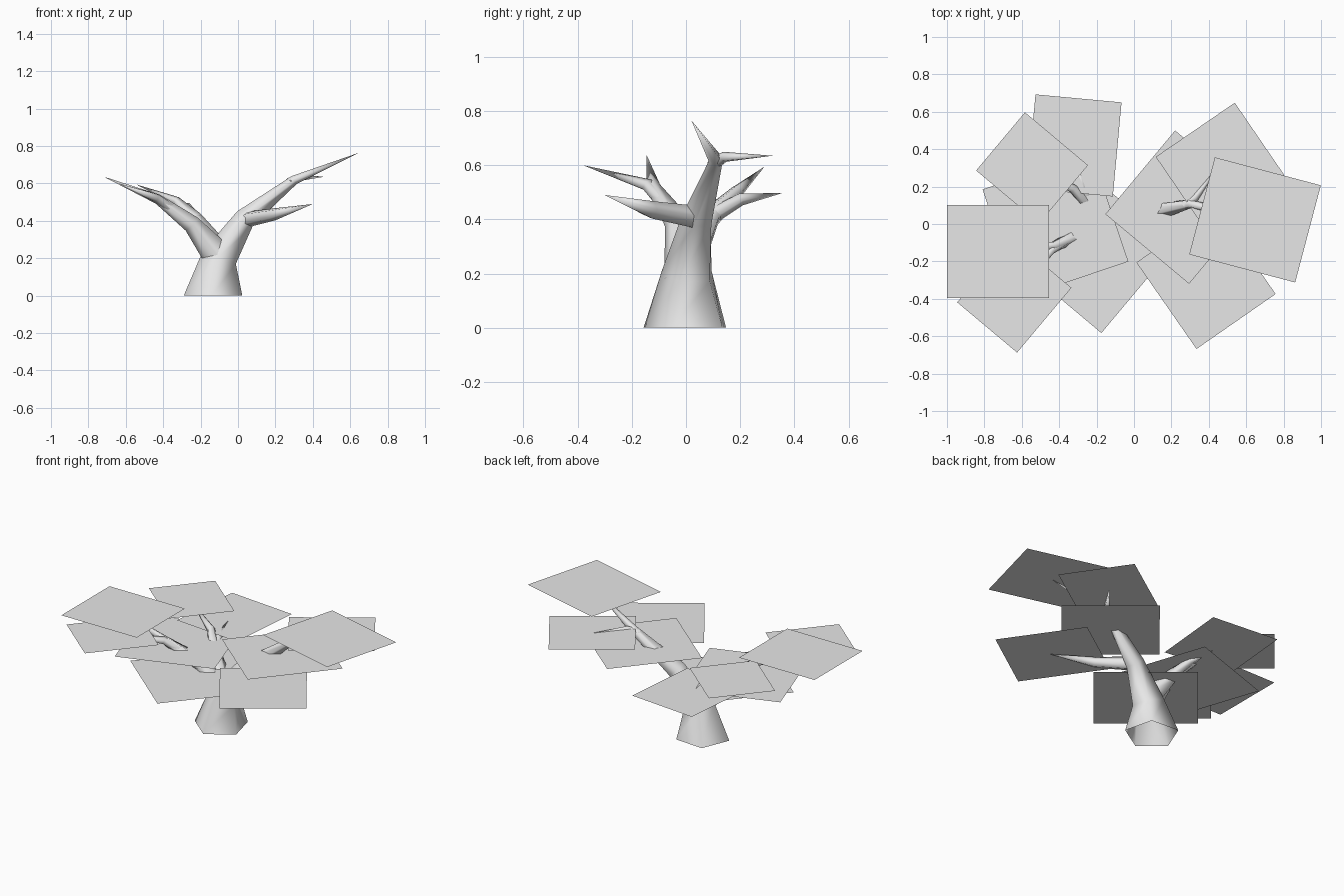
import bpy
import bmesh
from math import radians, cos, sin, tau
from mathutils import Vector

default = bpy.data.objects.get("Cube")
if default:
    bpy.data.objects.remove(default, do_unlink=True)

# Single plain grey for bark and leaves
GREY = (0.8, 0.8, 0.8, 1)
grey = bpy.data.materials.new("light grey")
grey.use_nodes = True
grey.diffuse_color = GREY
grey.node_tree.nodes["Principled BSDF"].inputs["Base Color"].default_value = GREY

SIDES = 5


def finish(bm, name, smooth):
    mesh = bpy.data.meshes.new(name)
    for face in bm.faces:
        face.smooth = smooth
    bm.to_mesh(mesh)
    bm.free()
    mesh.materials.append(grey)
    obj = bpy.data.objects.new(name, mesh)
    bpy.context.collection.objects.link(obj)
    return obj


def limb(name, path, flat_start=False):
    """Five-sided tapering tube through (x, y, z, radius) points, ending in a point."""
    pts = [Vector(p[:3]) for p in path]
    bm = bmesh.new()
    rings = []
    for i, p in enumerate(pts[:-1]):
        ahead = (pts[i + 1] - p).normalized()
        behind = (p - pts[i - 1]).normalized() if i else ahead
        axis = Vector((0, 0, 1)) if flat_start and i == 0 else (ahead + behind).normalized()
        ref = Vector((cos(radians(50)), sin(radians(50)), 0))
        u = (ref - axis * ref.dot(axis)).normalized()
        v = axis.cross(u)
        rings.append([bm.verts.new(p + path[i][3] * (u * cos(tau * k / SIDES) + v * sin(tau * k / SIDES)))
                      for k in range(SIDES)])
    for low, high in zip(rings, rings[1:]):
        for k in range(SIDES):
            n = (k + 1) % SIDES
            bm.faces.new((low[k], low[n], high[n], high[k]))
    tip = bm.verts.new(pts[-1])
    for k in range(SIDES):
        bm.faces.new((rings[-1][k], rings[-1][(k + 1) % SIDES], tip))
    return finish(bm, name, True)


def leaf_sheet(name, x, y, z, width, depth, angle):
    """Flat horizontal rectangle turned about the vertical."""
    bm = bmesh.new()
    a = radians(angle)
    u = Vector((cos(a), sin(a), 0)) * width / 2
    v = Vector((-sin(a), cos(a), 0)) * depth / 2
    c = Vector((x, y, z))
    bm.faces.new([bm.verts.new(c + u * s + v * t) for s, t in ((-1, -1), (1, -1), (1, 1), (-1, 1))])
    return finish(bm, name, False)


# Trunk running on into the tallest branch
limb("trunk", [(-.13, .008, 0, .165), (-.1, .01, .2, .1), (.035, .045, .41, .06),
               (.3, .11, .62, .027), (.65, .02, .765, 0)], flat_start=True)

# Left-hand fork and its twigs
limb("low_fork", [(-.09, .01, .19, .09), (-.25, -.03, .385, .05),
                  (-.43, -.12, .515, .028), (-.72, -.145, .637, 0)])
limb("front_twig", [(-.36, -.085, .465, .03), (-.44, -.14, .525, .025), (-.64, -.38, .6, 0)])
limb("rear_fork", [(-.12, .01, .25, .07), (-.23, .09, .41, .042),
                   (-.33, .19, .505, .025), (-.545, .29, .595, 0)])
limb("rear_twig", [(-.22, .07, .4, .035), (-.275, .2, .475, .025), (-.32, .355, .497, 0)])

# Right-hand twigs
limb("front_branch", [(.03, .05, .405, .045), (.19, -.13, .435, .034), (.4, -.3, .49, 0)])
limb("high_twig", [(.27, .1, .605, .025), (.33, .14, .63, .02), (.46, .32, .635, 0)])

# Leaf sheets: x, y, z, width, depth, angle
SHEETS = [
    (-.32, .42, .495, .462, .505, -5.3),
    (-.545, .30, .595, .44, .406, -40),
    (-.727, -.147, .637, .545, .497, 0),
    (-.64, -.38, .60, .418, .452, -40),
    (-.42, -.008, .472, .615, .615, 18.7),
    (-.216, -.15, .353, .62, .61, -40),
    (.257, .09, .535, .582, .582, -39.8),
    (.46, .31, .635, .512, .469, 34.4),
    (.647, .022, .765, .586, .537, -14.8),
    (.385, -.29, .49, .515, .563, 34.8),
]
for number, sheet in enumerate(SHEETS, 1):
    leaf_sheet(f"leaf_sheet_{number}", *sheet)
